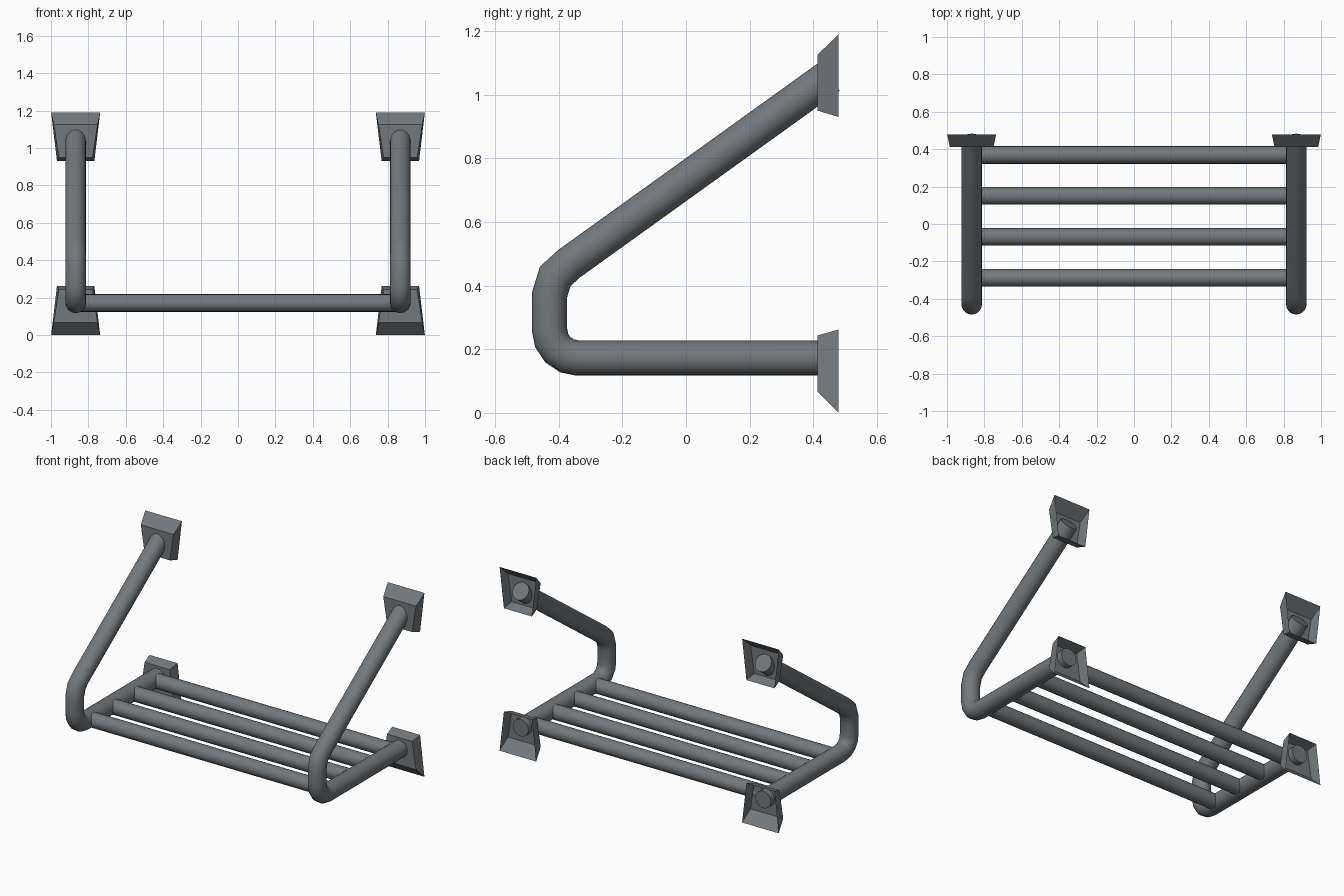
import bpy, bmesh, math
from mathutils import Vector

if "Cube" in bpy.data.objects:
    bpy.data.objects.remove(bpy.data.objects["Cube"])

steel = bpy.data.materials.new("grey steel")
steel.diffuse_color = (0.17, 0.19, 0.205, 1)
steel.use_nodes = True
steel.node_tree.nodes["Principled BSDF"].inputs["Base Color"].default_value = steel.diffuse_color

SIDE_X = 0.868


def finish(name, bm, smooth=True):
    me = bpy.data.meshes.new(name)
    bm.to_mesh(me)
    bm.free()
    me.materials.append(steel)
    ob = bpy.data.objects.new(name, me)
    bpy.context.collection.objects.link(ob)
    if smooth:
        bpy.ops.object.select_all(action='DESELECT')
        ob.select_set(True)
        bpy.context.view_layer.objects.active = ob
        bpy.ops.object.shade_smooth_by_angle(angle=math.radians(35))
    return ob


def side_tube(name, x, path, r, sides=20):
    """Sweep a round section with mitred joints along a (y, z) path."""
    bm = bmesh.new()
    pts = [Vector(p) for p in path]
    rings = []
    for i, p in enumerate(pts):
        a = (p - pts[i - 1]).normalized() if i else (pts[1] - p).normalized()
        b = (pts[i + 1] - p).normalized() if i < len(pts) - 1 else a
        t = (a + b).normalized()
        n = Vector((-t.y, t.x)) / t.dot(a)
        ring = []
        for k in range(sides):
            ang = 2 * math.pi * k / sides
            q = p + n * r * math.cos(ang)
            ring.append(bm.verts.new((x + r * math.sin(ang), q.x, q.y)))
        rings.append(ring)
    for r0, r1 in zip(rings, rings[1:]):
        for k in range(sides):
            j = (k + 1) % sides
            bm.faces.new((r0[k], r0[j], r1[j], r1[k]))
    bm.faces.new(rings[0])
    bm.faces.new(rings[-1])
    bmesh.ops.recalc_face_normals(bm, faces=bm.faces[:])
    return finish(name, bm)


def wall_bracket(name, x, z_wide, z_narrow, zf_wide, zf_narrow):
    """Tapered wall cup, open at the back."""
    bm = bmesh.new()

    def ring(y, zw, hw, zn, hn):
        return [bm.verts.new(c) for c in ((x - hw, y, zw), (x + hw, y, zw),
                                          (x + hn, y, zn), (x - hn, y, zn))]
    front = ring(0.413, zf_wide, 0.117, zf_narrow, 0.09)
    back = ring(0.479, z_wide, 0.131, z_narrow, 0.1)
    bm.faces.new(front)
    rear = bm.faces.new(back)
    for k in range(4):
        j = (k + 1) % 4
        bm.faces.new((front[k], front[j], back[j], back[k]))
    bmesh.ops.recalc_face_normals(bm, faces=bm.faces[:])
    bmesh.ops.delete(bm, geom=[rear], context='FACES_ONLY')
    return finish(name, bm, smooth=False)


# bent side path: lower run, round corner, short upright, soft bend, sloped arm
path = [(0.451, 0.172)]
for i in range(5):
    a = math.radians(270 - 22.5 * i)
    path.append((-0.339 + 0.09 * math.cos(a), 0.262 + 0.09 * math.sin(a)))
path += [(-0.429, 0.37), (-0.411, 0.429), (-0.367, 0.469), (0.451, 1.057)]

for label, s in (("left", -1), ("right", 1)):
    side_tube(label + "_side_tube", s * SIDE_X, path, 0.055)
    wall_bracket(label + "_upper_bracket", s * SIDE_X, 1.189, 0.93, 1.125, 0.95)
    wall_bracket(label + "_lower_bracket", s * SIDE_X, 0.0, 0.262, 0.067, 0.243)

# shelf bars
for i in range(4):
    bm = bmesh.new()
    bmesh.ops.create_cone(bm, cap_ends=True, segments=20, radius1=0.047,
                          radius2=0.047, depth=2 * SIDE_X)
    ob = finish("shelf_bar_%d" % (i + 1), bm)
    ob.rotation_euler = (0, math.pi / 2, 0)
    ob.location = (0, -0.288 + i * 0.219, 0.171)
